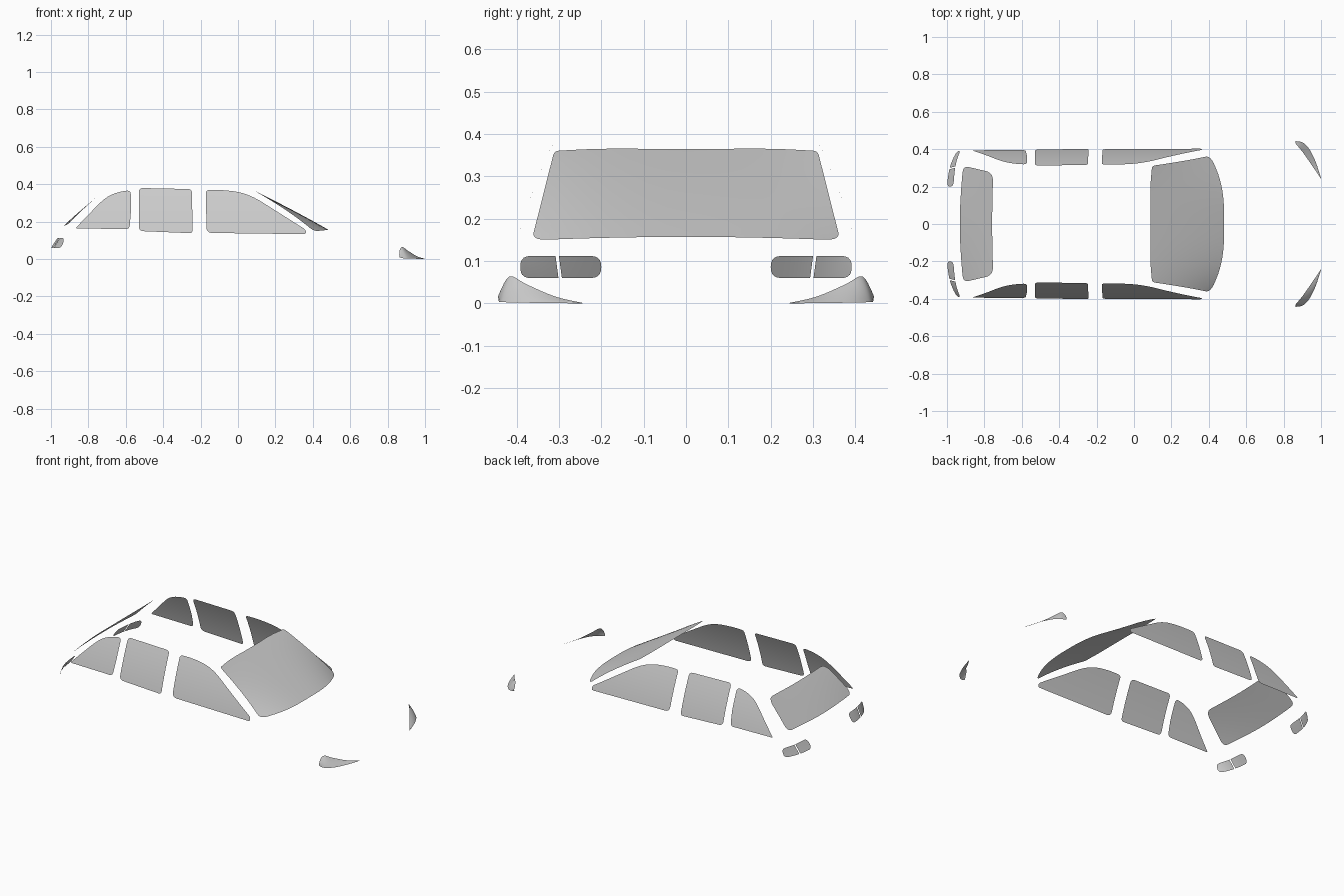
import bpy, bmesh
from mathutils import Vector

if "Cube" in bpy.data.objects:
    bpy.data.objects.remove(bpy.data.objects["Cube"])


def finish(bm, name):
    # Point every face outward, then make a smooth-shaded object
    bm.normal_update()
    for f in bm.faces:
        if f.normal.dot(f.calc_center_median()) < 0:
            f.normal_flip()
    me = bpy.data.meshes.new(name)
    bm.to_mesh(me)
    bm.free()
    for p in me.polygons:
        p.use_smooth = True
    ob = bpy.data.objects.new(name, me)
    bpy.context.collection.objects.link(ob)


def rounded(pts, steps=5):
    # Each point is (u, v, corner radius)
    out, n = [], len(pts)
    for i, (u, v, r) in enumerate(pts):
        c = Vector((u, v))
        if r == 0:
            out.append(c)
            continue
        a = Vector(pts[i - 1][:2]) - c
        b = Vector(pts[(i + 1) % n][:2]) - c
        p = c + a.normalized() * min(r, a.length * .48)
        q = c + b.normalized() * min(r, b.length * .48)
        for k in range(steps + 1):
            t = k / steps
            out.append(p * (1 - t) ** 2 + c * 2 * t * (1 - t) + q * t * t)
    return out


def panel(name, pts, surface, side=1, cuts=10):
    # Flat outline, cut into a grid, then laid on a curved surface
    bm = bmesh.new()
    bm.faces.new([bm.verts.new((p.x, p.y, 0)) for p in rounded(pts)])
    for axis in (0, 1):
        lo = min(v.co[axis] for v in bm.verts)
        hi = max(v.co[axis] for v in bm.verts)
        no = Vector((1, 0, 0)) if axis == 0 else Vector((0, 1, 0))
        for i in range(1, cuts):
            bmesh.ops.bisect_plane(
                bm, geom=bm.verts[:] + bm.edges[:] + bm.faces[:], dist=1e-5,
                plane_co=no * (lo + (hi - lo) * i / cuts), plane_no=no)
    bmesh.ops.triangulate(bm, faces=[f for f in bm.faces if len(f.verts) > 4])
    for v in bm.verts:
        x, y, z = surface(v.co.x, v.co.y)
        v.co = (x, y * side, z)
    finish(bm, name)


def side_surface(x, z):
    s = (z - .135) / .24
    return x, .402 - .087 * s + .024 * s * (1 - s), z


def windshield_surface(y, z):
    t = (.366 - z) / .208
    x = .086 + .395 * t + .03 * t * (1 - t) - .085 * t * (abs(y) / .36) ** 2.6
    return max(x, .086), y, z


def rear_surface(y, z):
    u = (z - .18) / .15
    return -.93 + .173 * u - .012 * u * (1 - u) + .014 * (y / .3) ** 2 * (1 - u), y, z


def tail_surface(y, z):
    u = (z - .06) / .052
    d = max(0, y - .2) / .19
    return -1.0 + .018 * d + .038 * d ** 3 + (.034 - .018 * d ** 2) * u, y, z


# Windshield and rear window
panel("windshield", [(-.362, .158, .01), (-.345, .15, .02), (-.2, .155, .1), (0, .158, .1),
                     (.2, .155, .1), (.345, .15, .02), (.362, .158, .01), (.311, .36, .012),
                     (.2, .366, .08), (0, .364, .1), (-.2, .366, .08), (-.311, .36, .012)],
      windshield_surface, cuts=16)
panel("rear_window", [(-.312, .182, .035), (0, .178, .1), (.312, .182, .035),
                      (.275, .333, .04), (0, .328, .1), (-.275, .333, .04)], rear_surface, cuts=14)

# Outlines of the side windows (x, z, radius)
windows = {
    "front_side_window": [(-.172, .369, .018), (-.09, .37, .06), (.01, .359, .06), (.09, .329, .05),
                          (.362, .157, .015), (.364, .133, .015), (-.168, .14, .03)],
    "middle_side_window": [(-.53, .38, .022), (-.246, .374, .022), (-.243, .138, .018),
                           (-.53, .15, .025)],
    "rear_side_window": [(-.87, .164, .012), (-.715, .325, .06), (-.65, .357, .06),
                         (-.573, .369, .025), (-.573, .25, 0), (-.58, .16, .022)],
}

# Tail lamp outlines (y, z, radius)
tails = {
    "inner_tail_lamp": [(.2, .06, .025), (.293, .06, 0), (.3, .112, 0), (.2, .112, .025)],
    "outer_tail_lamp": [(.301, .06, 0), (.39, .06, .022), (.392, .112, .025), (.308, .112, 0)],
}

# Headlamp lower and upper edge curves
low = [(.862, .442, .01), (.885, .441, .004), (.91, .43, .003), (.942, .393, .002),
       (.974, .325, .001), (1.0, .243, 0)]
top = [(.862, .441, .022), (.866, .427, .052), (.88, .411, .064), (.908, .376, .045),
       (.955, .308, .016), (1.0, .242, .001)]


def curve(pts, t):
    # Catmull-Rom point along a list
    f = t * (len(pts) - 1)
    i = min(int(f), len(pts) - 2)
    f -= i
    a, b, c, d = [Vector(pts[min(max(j, 0), len(pts) - 1)]) for j in range(i - 1, i + 3)]
    return .5 * (2 * b + (c - a) * f + (2 * a - 5 * b + 4 * c - d) * f * f
                 + (3 * b - a - 3 * c + d) * f ** 3)


def headlamp(name, side, nu=24, nv=6):
    bm = bmesh.new()
    rows = []
    for j in range(nv + 1):
        w = j / nv
        row = []
        for i in range(nu + 1):
            p = curve(low, i / nu).lerp(curve(top, i / nu), w)
            bulge = .008 * w * (1 - w)
            row.append(bm.verts.new((min(p.x + bulge, 1), (p.y + bulge) * side, max(p.z, 0))))
        rows.append(row)
    for a, b in zip(rows, rows[1:]):
        for i in range(nu):
            bm.faces.new((a[i], a[i + 1], b[i + 1], b[i]))
    finish(bm, name)


# Both sides
for side, tag in ((1, "left"), (-1, "right")):
    for name, pts in windows.items():
        panel(f"{name}_{tag}", pts, side_surface, side)
    for name, pts in tails.items():
        panel(f"{name}_{tag}", pts, tail_surface, side, 8)
    headlamp(f"headlamp_{tag}", side)
